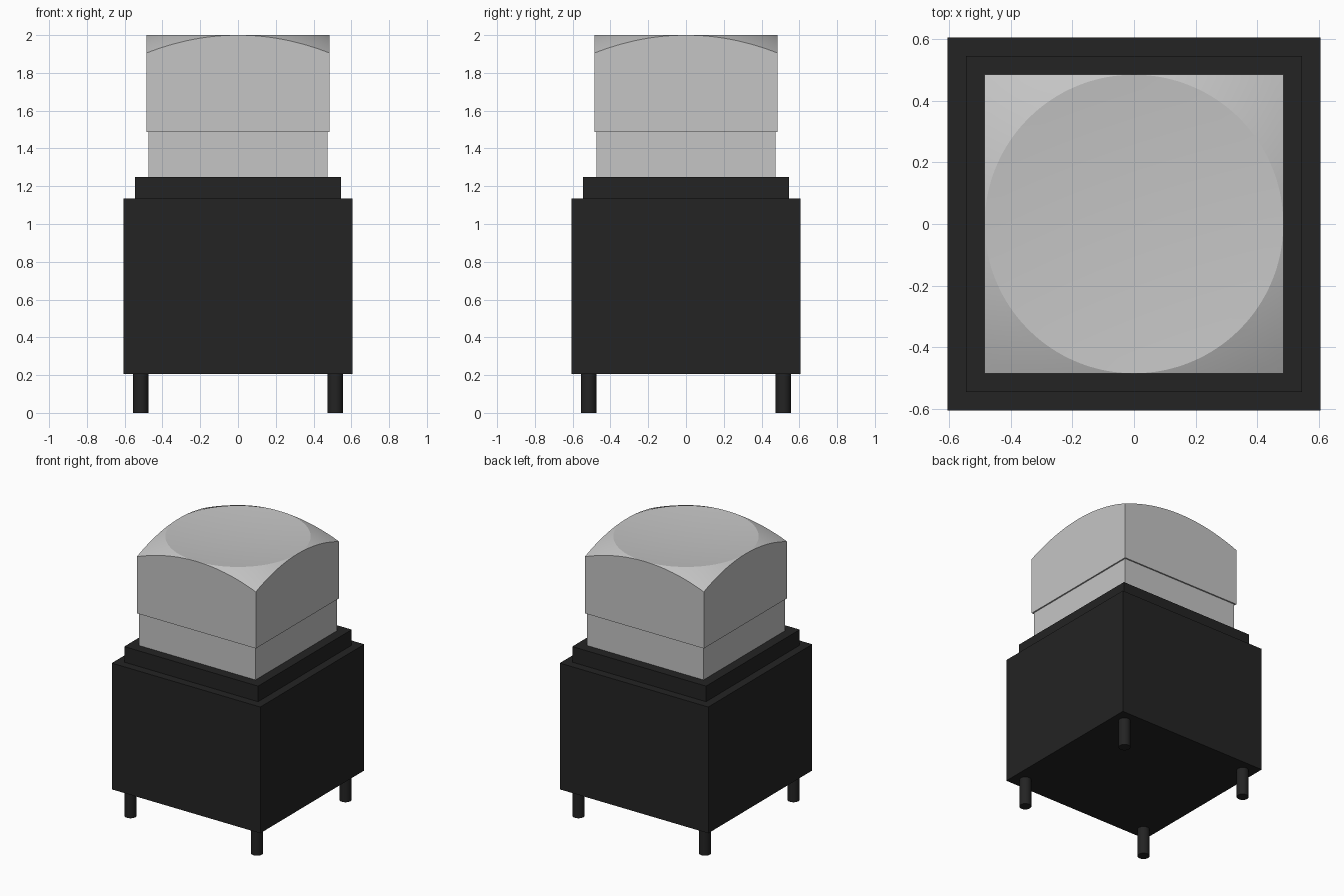
import bpy, bmesh, math

cube = bpy.data.objects.get("Cube")
if cube:
    bpy.data.objects.remove(cube, do_unlink=True)


def material(name, value):
    m = bpy.data.materials.new(name)
    m.use_nodes = True
    colour = (value, value, value, 1)
    m.diffuse_color = colour
    m.node_tree.nodes["Principled BSDF"].inputs["Base Color"].default_value = colour
    return m


black = material("black plastic", 0.017)
grey = material("light grey plastic", 0.56)


def finish(name, bm, mat, smooth=False):
    bmesh.ops.recalc_face_normals(bm, faces=bm.faces)
    me = bpy.data.meshes.new(name)
    bm.to_mesh(me)
    bm.free()
    me.materials.append(mat)
    ob = bpy.data.objects.new(name, me)
    bpy.context.collection.objects.link(ob)
    if smooth:
        bpy.ops.object.select_all(action='DESELECT')
        ob.select_set(True)
        bpy.context.view_layer.objects.active = ob
        bpy.ops.object.shade_smooth_by_angle(angle=math.radians(15))
    return ob


def block(name, half, z0, z1, mat):
    bm = bmesh.new()
    bmesh.ops.create_cube(bm, size=1)
    for v in bm.verts:
        v.co = (v.co.x * 2 * half, v.co.y * 2 * half, z0 + (v.co.z + 0.5) * (z1 - z0))
    return finish(name, bm, mat)


# Housing, collar and plunger
block("housing", 0.605, 0.205, 1.135, black)
block("collar", 0.545, 1.135, 1.25, black)
block("plunger", 0.475, 1.25, 1.488, grey)

# Four round pins under the housing
for side, sx in (("right", -1), ("left", 1)):
    for end, sy in (("front", -1), ("back", 1)):
        bm = bmesh.new()
        bmesh.ops.create_cone(bm, cap_ends=True, segments=32, radius1=0.04,
                              radius2=0.04, depth=0.205)
        pin = finish(f"pin_{end}_{side}", bm, black, True)
        pin.location = (sx * 0.515, sy * 0.515, 0.1025)

# Square cap: shallow round dish on top, domed corners falling away from it
HALF, BASE, TOP, DISH, DROP = 0.485, 1.488, 2.0, 0.02, 0.095
SEG, INNER, OUTER = 128, 10, 6


def cap_height(r):
    if r <= HALF:
        return TOP - DISH * (1 - (r / HALF) ** 2)
    return TOP - DROP * ((r / HALF) ** 2 - 1)


bm = bmesh.new()
centre = bm.verts.new((0, 0, cap_height(0)))
spokes = []
for i in range(SEG):
    a = 2 * math.pi * i / SEG
    c, s = math.cos(a), math.sin(a)
    edge = HALF / max(abs(c), abs(s))
    radii = [HALF * k / INNER for k in range(1, INNER + 1)]
    radii += [HALF + (edge - HALF) * k / OUTER for k in range(1, OUTER + 1)]
    spoke = [bm.verts.new((r * c, r * s, cap_height(r))) for r in radii]
    spoke.append(bm.verts.new((edge * c, edge * s, BASE)))
    spokes.append(spoke)
for i, a in enumerate(spokes):
    b = spokes[(i + 1) % SEG]
    bm.faces.new((centre, a[0], b[0]))
    for k in range(len(a) - 1):
        bm.faces.new((a[k], a[k + 1], b[k + 1], b[k]))
bm.faces.new([s[-1] for s in reversed(spokes)])
bmesh.ops.remove_doubles(bm, verts=bm.verts, dist=1e-5)
finish("cap", bm, grey, True)
